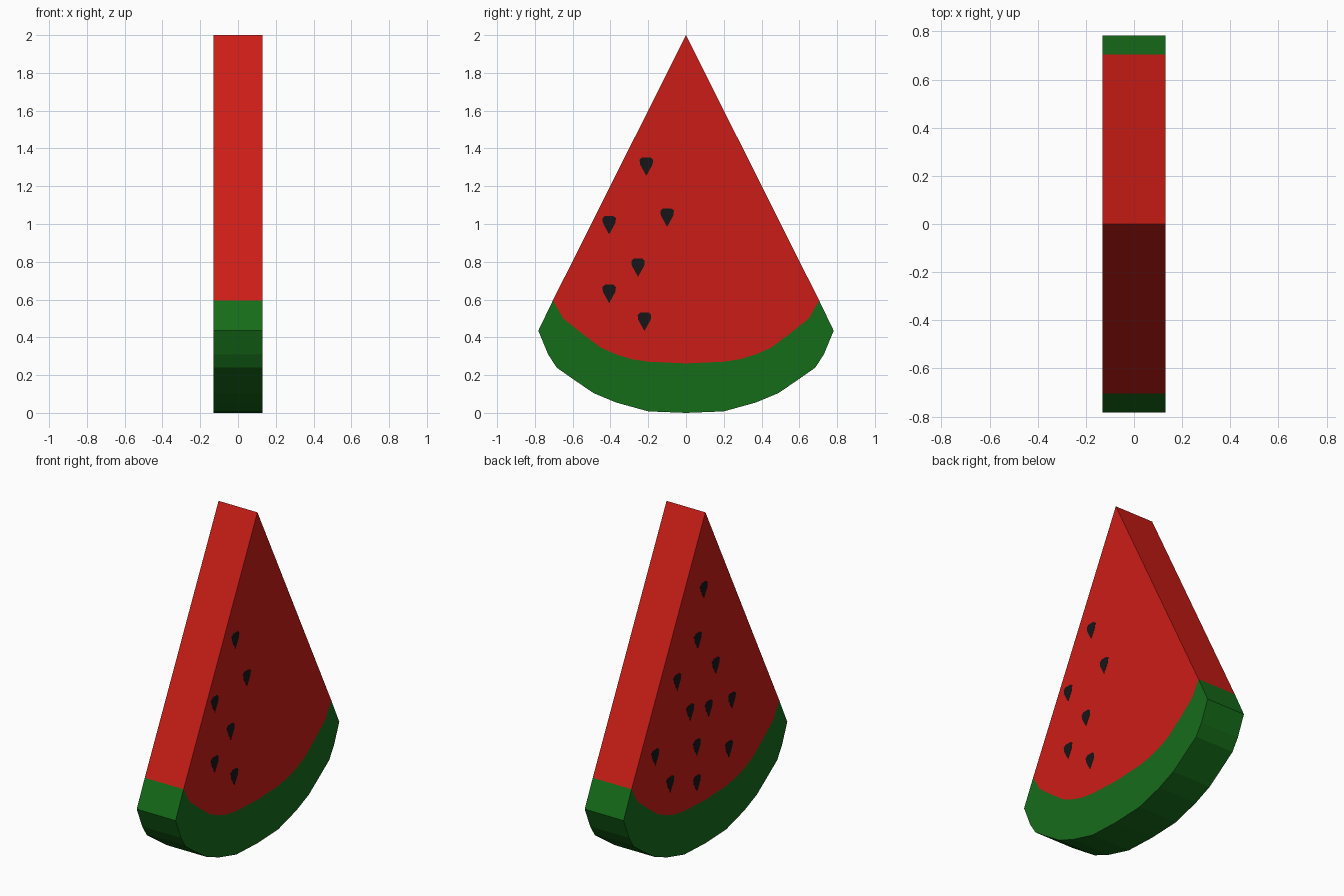
import bpy, bmesh

if "Cube" in bpy.data.objects:
    bpy.data.objects.remove(bpy.data.objects["Cube"])

HALF = 0.13  # half thickness of the slice


def material(name, color):
    m = bpy.data.materials.new(name)
    m.diffuse_color = (*color, 1)
    m.use_nodes = True
    m.node_tree.nodes["Principled BSDF"].inputs["Base Color"].default_value = m.diffuse_color
    return m


def prism(name, profile, x0, x1, mat):
    """Extrude a closed (y, z) profile along x."""
    bm = bmesh.new()
    face = bm.faces.new([bm.verts.new((x0, y, z)) for y, z in profile])
    ext = bmesh.ops.extrude_face_region(bm, geom=[face])
    verts = [v for v in ext["geom"] if isinstance(v, bmesh.types.BMVert)]
    bmesh.ops.translate(bm, verts=verts, vec=(x1 - x0, 0, 0))
    bmesh.ops.recalc_face_normals(bm, faces=bm.faces)
    bmesh.ops.triangulate(bm, faces=[f for f in bm.faces if len(f.verts) > 4])
    me = bpy.data.meshes.new(name)
    bm.to_mesh(me)
    bm.free()
    me.materials.append(mat)
    ob = bpy.data.objects.new(name, me)
    bpy.context.collection.objects.link(ob)
    return ob


def mirrored(half):
    """Full arc from +y to -y; the last point lies on y = 0."""
    return half + [(-y, z) for y, z in reversed(half[:-1])]


red = material("flesh_red", (0.60, 0.012, 0.008))
green = material("rind_green", (0.008, 0.15, 0.01))
black = material("seed_black", (0.008, 0.008, 0.01))

inner = mirrored([(0.705, 0.595), (0.65, 0.5), (0.55, 0.42), (0.45, 0.345),
                  (0.37, 0.31), (0.29, 0.285), (0.2, 0.271), (0, 0.262)])
outer = mirrored([(0.782, 0.435), (0.73, 0.31), (0.685, 0.24), (0.585, 0.17),
                  (0.49, 0.105), (0.37, 0.055), (0.2, 0.008), (0, 0.0)])

# Flesh wedge and the rind band below it
prism("flesh", [(0, 2)] + inner, -HALF, HALF, red)
prism("rind", outer + inner[::-1], -HALF, HALF, green)

# Flush teardrop seeds on both cut faces: (y, z) centres
teardrop = mirrored([(0, -0.055), (0.033, 0.005), (0.036, 0.03),
                     (0.022, 0.043), (0, 0.045)][::-1][::-1])
teardrop = [(0, -0.055), (0.033, 0.005), (0.036, 0.03), (0.022, 0.043),
            (-0.022, 0.043), (-0.036, 0.03), (-0.033, 0.005)]
right_seeds = [(-0.21, 1.31), (-0.407, 1.0), (-0.407, 0.636),
               (-0.254, 0.775), (-0.10, 1.04), (-0.22, 0.488)]
left_seeds = [(0.015, 1.54), (0.072, 1.257), (-0.10, 1.04), (0.268, 1.08),
              (-0.254, 0.77), (-0.033, 0.806), (0.144, 0.85), (0.478, 0.706),
              (0.081, 0.614), (-0.225, 0.487), (0.335, 0.488), (0.081, 0.397)]

for side, label, seeds in ((1, "right", right_seeds), (-1, "left", left_seeds)):
    for i, (cy, cz) in enumerate(seeds):
        prism(f"seed_{label}_{i + 1}", [(cy + y, cz + z) for y, z in teardrop],
              side * (HALF - 0.02), side * (HALF + 0.001), black)
